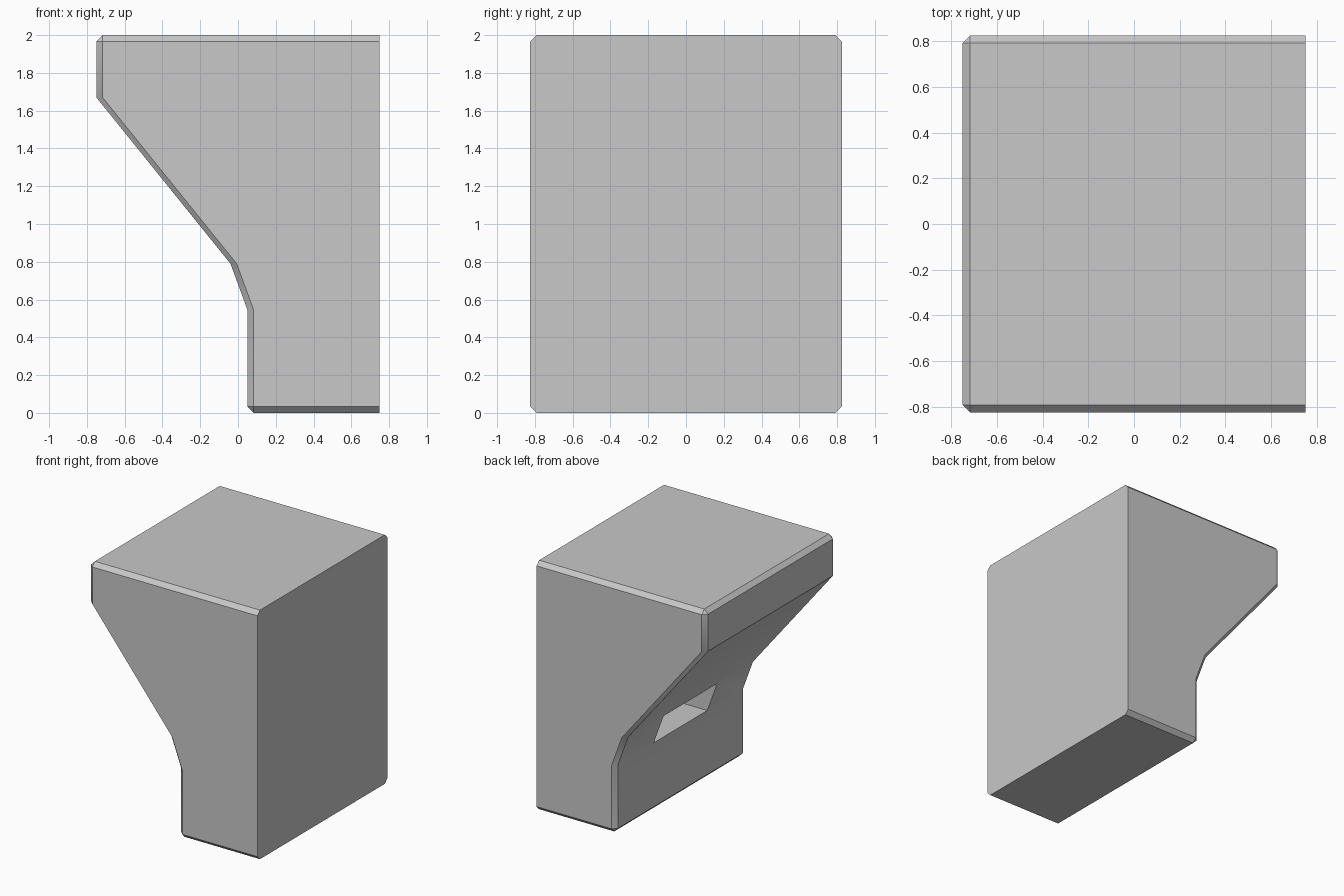
import bpy, bmesh, math

cube = bpy.data.objects.get("Cube")
if cube:
    bpy.data.objects.remove(cube, do_unlink=True)

# Plain grey material
grey = bpy.data.materials.new("plain grey")
grey.use_nodes = True
colour = (0.58, 0.58, 0.58, 1)
grey.diffuse_color = colour
grey.node_tree.nodes["Principled BSDF"].inputs["Base Color"].default_value = colour


def loft(name, rings):
    """Join rings of (x, z) points, each at its own y, into a closed solid."""
    bm = bmesh.new()
    loops = [[bm.verts.new((x, y, z)) for x, z in pts] for y, pts in rings]
    n = len(loops[0])
    for a, b in zip(loops, loops[1:]):
        for i in range(n):
            j = (i + 1) % n
            bm.faces.new((a[i], a[j], b[j], b[i]))
    bm.faces.new(loops[0])
    bm.faces.new(loops[-1])
    bmesh.ops.remove_doubles(bm, verts=bm.verts, dist=0.0005)
    bmesh.ops.recalc_face_normals(bm, faces=bm.faces)
    mesh = bpy.data.meshes.new(name)
    bm.to_mesh(mesh)
    bm.free()
    mesh.materials.append(grey)
    obj = bpy.data.objects.new(name, mesh)
    bpy.context.collection.objects.link(obj)
    return obj


# Body: stepped side profile, chamfered on all edges but the flat +x side
c = 0.033
left, right, foot, top = -0.75, 0.75, 0.05, 2.0
outer = [(left + c, top), (left, top - c), (left, 1.67), (-0.04, 0.79),
         (foot, 0.545), (foot, c), (foot + c, 0), (right, 0), (right, top)]
inner = [(min(max(x + c, x if x == right else left + c), right)
          if x not in (left + c, foot + c) else x,
          min(max(z, c), top - c)) for x, z in outer]
half = 0.825
body = loft("body", [(-half, inner), (c - half, outer), (half - c, outer), (half, inner)])

# Recess cut into the steep slope
w = 0.34
pocket = [(-0.2, 0.548), (0.35, 0.548), (0.35, 0.787), (-0.2, 0.787)]
cutter = loft("recess_cutter", [(-w, pocket), (w, pocket)])
cutter.hide_render = True
cut = body.modifiers.new("recess", 'BOOLEAN')
cut.operation = 'DIFFERENCE'
cut.solver = 'EXACT'
cut.object = cutter

bpy.ops.object.select_all(action='DESELECT')
body.select_set(True)
bpy.context.view_layer.objects.active = body
bpy.ops.object.modifier_apply(modifier=cut.name)
bpy.data.objects.remove(cutter, do_unlink=True)
bpy.ops.object.shade_smooth_by_angle(angle=math.radians(30))
